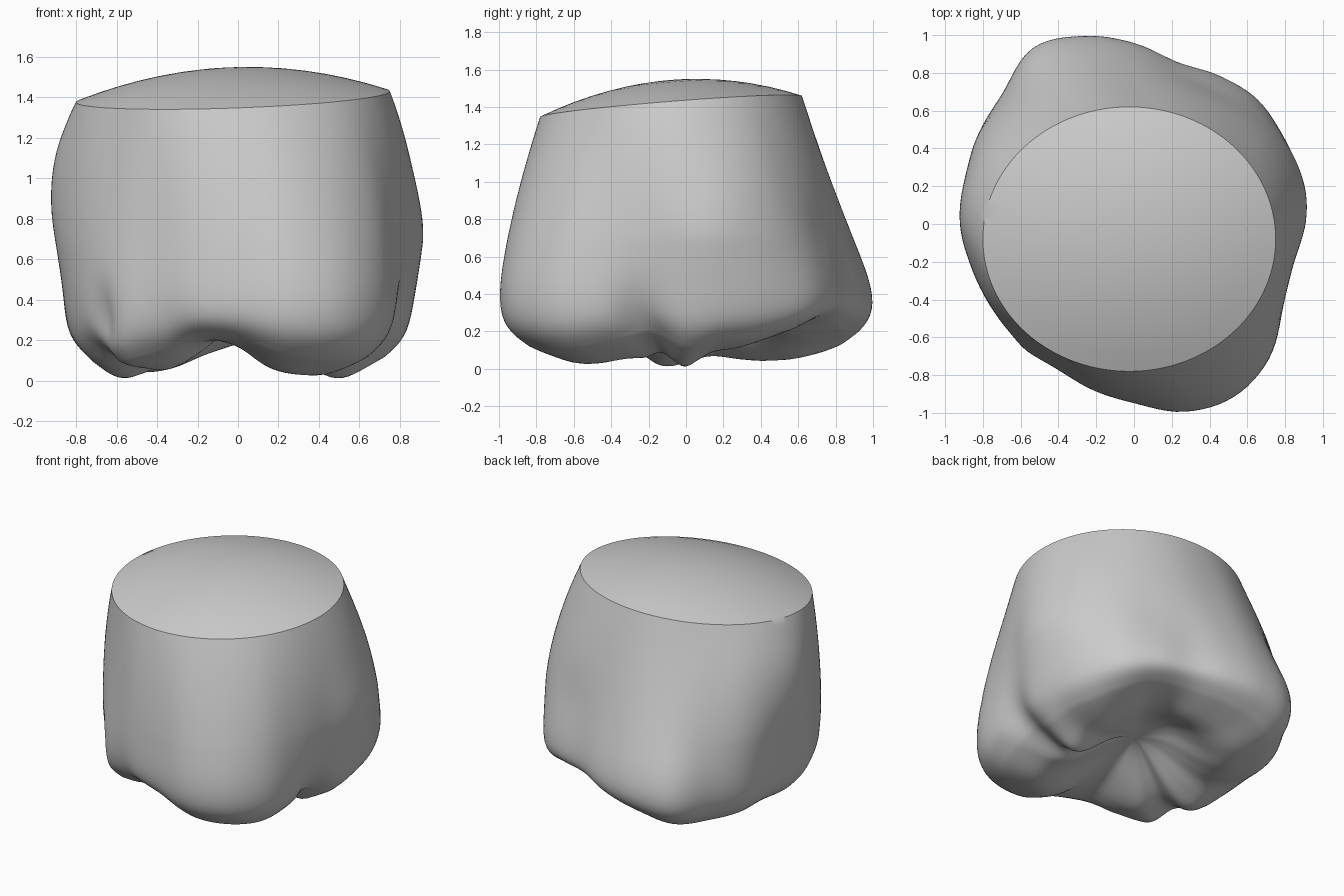
import bpy, math
from mathutils import Vector

old = bpy.data.objects.get("Cube")
if old:
    bpy.data.objects.remove(old)

SEG = 144
LOW_Z, WALL_ROWS, BASE_ROWS, CAP_ROWS = 0.4, 28, 36, 8

# Every 15 degrees from +x: base radius, mid-height radius, underside height
LOW = [.855, .88, .91, .94, .92, .90, .975, 1.05, 1.095, .995, .95, .89,
       .86, .86, .87, .89, .88, .91, .955, 1.04, 1.07, 1.02, .91, .84]
MID = [.875, .88, .865, .83, .80, .785, .795, .83, .86, .88, .92, .925,
       .92, .89, .87, .85, .84, .87, .90, .94, .95, .93, .88, .86]
EDGE = [.04, .07, .09, .15, .22, .22, .16, .10, .03, .01, .02, .04,
        .02, .01, .08, .02, .06, .15, .14, .05, .02, .015, .07, .16]

# Local underside changes: x, y, height change, spread x, spread y
LOBES = [(.47, -.11, -.10, .19, .16), (-.60, -.09, -.04, .10, .14),
         (-.58, -.47, -.04, .10, .10), (-.15, -.50, .03, .15, .20),
         (.28, -.55, -.025, .20, .18), (-.08, .28, .07, .20, .20)]

# Wall dents and swellings: centre, spread, radial push
DENTS = [((-.66, -.55, .29), .08, -.09), ((-.60, -.58, .12), .10, .04),
         ((.82, -.28, .25), .12, -.07), ((.45, .80, .75), .22, -.02),
         ((.85, .45, .55), .20, .01), ((-.35, -.80, .25), .14, -.02),
         ((.90, .12, .72), .26, .03), ((-.90, .12, .60), .20, -.025),
         ((-.87, .10, 1.12), .22, .015)]


def sample(table, a):
    """Smooth cyclic interpolation of a table over the full turn."""
    f = a / math.tau * len(table)
    i, t = int(f), f % 1
    p, q, r, s = (table[(i + k) % len(table)] for k in (-1, 0, 1, 2))
    return q + .5 * t * (r - p + t * (2*p - 5*q + 4*r - s + t * (3*(q - r) + s - p)))


def underside(a, s):
    """Central hollow blending out to the lobed edge."""
    x, y = (sample(LOW, a) * s * f(a) for f in (math.cos, math.sin))
    w = min(s / .66, 1)
    w = w * w * (3 - 2 * w)
    z = .27 + (sample(EDGE, a) - .27) * w
    for cx, cy, h, sx, sy in LOBES:
        z += h * math.exp(-((x - cx) / sx) ** 2 - ((y - cy) / sy) ** 2)
    z += (LOW_Z - z) * (1 - (1 - s ** 3.2) ** (1 / 3.2))
    return Vector((x, y, z))


def rim_point(a):
    x, y = -.025 + .775 * math.cos(a), -.08 + .70 * math.sin(a)
    return Vector((x, y, 1.41 + .035 * x + .08 * y))


def push(p):
    out = Vector((p.x, p.y, 0)).normalized()
    amount = sum(d * math.exp(-((p - Vector(c)).length / w) ** 2) for c, w, d in DENTS)
    return p + out * amount


angles = [math.tau * i / SEG for i in range(SEG)]
rims = [rim_point(a) for a in angles]
centre = Vector((-.025, -.08, 1.403))
rows = []

# Domed cut face, from near its centre out to the rim
for k in range(1, CAP_ROWS + 1):
    s = k / CAP_ROWS
    rows.append([centre.lerp(r, s) + Vector((0, 0, .14 * (1 - s * s))) for r in rims])

# Side wall: rim, mid and base outlines joined by a quadratic curve
for k in range(1, WALL_ROWS + 1):
    t = k / WALL_ROWS
    row = []
    for a, r in zip(angles, rims):
        d = Vector((math.cos(a), math.sin(a), 0))
        flat = Vector((r.x, r.y, 0))
        p = (flat * (2*t - 1) * (t - 1) + d * sample(MID, a) * 4 * t * (1 - t)
             + d * sample(LOW, a) * t * (2*t - 1))
        p.z = r.z + (LOW_Z - r.z) * t
        row.append(push(p))
    rows.append(row)

# Rounded turn into the lobed underside
for k in range(1, BASE_ROWS):
    s = math.sin(math.pi / 2 * (1 - k / BASE_ROWS))
    row = [underside(a, s) for a in angles]
    rows.append([push(p) for p in row] if s > .5 else row)

# Soften the turn between the wall and the underside
turn = CAP_ROWS + WALL_ROWS
for _ in range(14):
    for k in range(turn - 8, turn + 12):
        rows[k] = [(p + 2 * q + r) / 4
                   for p, q, r in zip(rows[k - 1], rows[k], rows[k + 1])]

verts = [p for row in rows for p in row]
top, bottom = len(verts), len(verts) + 1
verts += [centre + Vector((0, 0, .14)), underside(0, 0)]
faces = []
last = (len(rows) - 1) * SEG
for i in range(SEG):
    j = (i + 1) % SEG
    faces.append((top, i, j))
    faces.append((bottom, last + j, last + i))
    for k in range(len(rows) - 1):
        u, v = k * SEG, (k + 1) * SEG
        faces.append((u + i, v + i, v + j, u + j))

mesh = bpy.data.meshes.new("lobed_stump")
mesh.from_pydata(verts, [], faces)
body = bpy.data.objects.new("lobed_stump", mesh)
bpy.context.collection.objects.link(body)

# Plain grey surface
grey = bpy.data.materials.new("plain_grey")
grey.use_nodes = True
colour = (.6, .6, .6, 1)
grey.diffuse_color = colour
grey.node_tree.nodes["Principled BSDF"].inputs["Base Color"].default_value = colour
mesh.materials.append(grey)

bpy.ops.object.select_all(action='DESELECT')
body.select_set(True)
bpy.context.view_layer.objects.active = body
bpy.ops.object.shade_smooth_by_angle(angle=math.radians(40))
